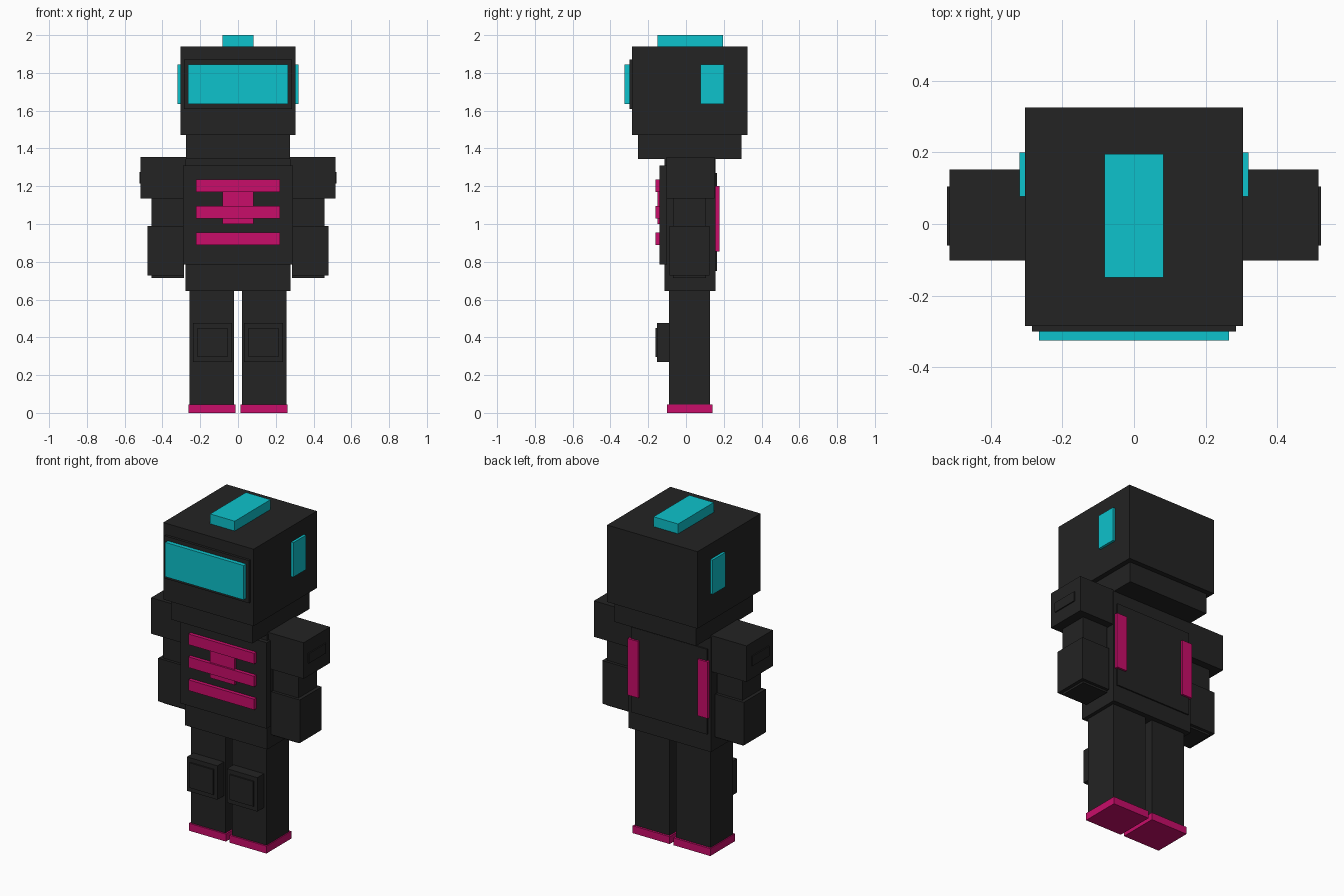
import bpy
from mathutils import Matrix, Vector
import bmesh

old = bpy.data.objects.get("Cube")
if old:
    bpy.data.objects.remove(old, do_unlink=True)


def material(name, rgb):
    mat = bpy.data.materials.new(name)
    mat.use_nodes = True
    color = (*rgb, 1)
    mat.diffuse_color = color
    mat.node_tree.nodes["Principled BSDF"].inputs["Base Color"].default_value = color
    return mat


black = material("charcoal_black", (0.017, 0.017, 0.017))
cyan = material("bright_cyan", (0.004, 0.54, 0.604))
pink = material("hot_pink", (0.578, 0.004, 0.144))


def box(name, mat, x, y, z):
    """Box spanning the given (min, max) range on each axis."""
    bm = bmesh.new()
    bmesh.ops.create_cube(bm, size=1)
    low, high = Vector((x[0], y[0], z[0])), Vector((x[1], y[1], z[1]))
    size = high - low
    bm.transform(Matrix.Translation((low + high) / 2) @ Matrix.Diagonal((*size, 1)))
    mesh = bpy.data.meshes.new(name)
    bm.to_mesh(mesh)
    bm.free()
    mesh.materials.append(mat)
    obj = bpy.data.objects.new(name, mesh)
    bpy.context.collection.objects.link(obj)
    return obj


def centred(name, mat, half, y, z):
    return box(name, mat, (-half, half), y, z)


def pair(name, mat, x, y, z):
    """Left part (+x) and its mirrored right part."""
    box("left_" + name, mat, x, y, z)
    box("right_" + name, mat, (-x[1], -x[0]), y, z)


# Head, visor and lights
centred("head", black, 0.305, (-0.285, 0.325), (1.47, 1.94))
centred("neck_collar", black, 0.275, (-0.255, 0.295), (1.345, 1.47))
centred("visor_frame", black, 0.285, (-0.30, -0.28), (1.61, 1.87))
centred("visor", cyan, 0.265, (-0.325, -0.29), (1.635, 1.845))
centred("head_crest", cyan, 0.083, (-0.15, 0.195), (1.93, 2.0))
pair("ear_plate", cyan, (0.30, 0.32), (0.077, 0.20), (1.635, 1.845))

# Torso, chest plate and back panel
centred("torso", black, 0.278, (-0.115, 0.157), (0.645, 1.345))
centred("chest_plate", black, 0.292, (-0.14, -0.10), (0.785, 1.31))
centred("back_panel", black, 0.257, (0.15, 0.165), (0.75, 1.27))
pair("back_stripe", pink, (0.20, 0.27), (0.15, 0.177), (0.855, 1.20))

# Chest emblem bars
for i, z in enumerate((0.89, 1.03, 1.17)):
    centred(f"chest_bar_{i + 1}", pink, 0.222, (-0.162, -0.13), (z, z + 0.065))
centred("chest_spine", pink, 0.083, (-0.151, -0.13), (1.0, 1.18))

# Arms
pair("shoulder_pad", black, (0.275, 0.515), (-0.102, 0.152), (1.135, 1.355))
pair("shoulder_badge", black, (0.50, 0.522), (-0.06, 0.105), (1.215, 1.275))
pair("arm", black, (0.285, 0.457), (-0.07, 0.107), (0.715, 1.2))
pair("forearm_guard", black, (0.285, 0.478), (-0.087, 0.125), (0.727, 0.99))

# Legs, knee pads and soles
pair("leg", black, (0.022, 0.256), (-0.09, 0.127), (0.04, 0.65))
pair("knee_pad", black, (0.032, 0.238), (-0.153, -0.08), (0.27, 0.477))
pair("knee_plate", black, (0.055, 0.215), (-0.161, -0.14), (0.297, 0.45))
pair("sole", pink, (0.012, 0.262), (-0.1, 0.14), (0, 0.045))
